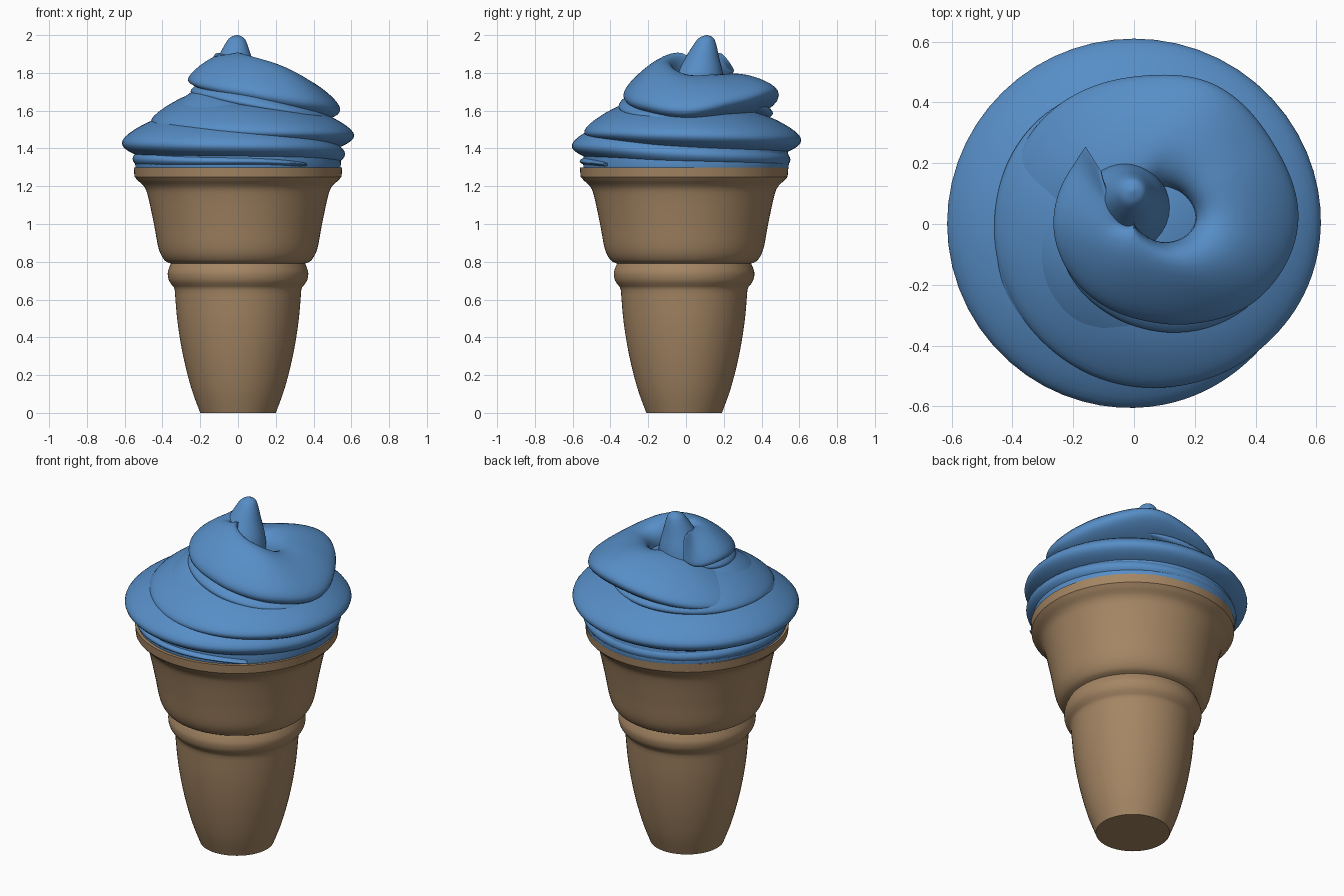
import bpy, math


def material(name, rgb):
    m = bpy.data.materials.new(name)
    m.diffuse_color = (*rgb, 1)
    return m


BLUE = material("blue_ice_cream", (0.095, 0.27, 0.57))
TAN = material("tan_wafer", (0.375, 0.238, 0.127))


def skin(name, rings, mat, angle):
    """Bridge a list of closed rings into one capped smooth mesh."""
    n = len(rings[0])
    verts = [p for r in rings for p in r]
    faces = [(i * n + j, i * n + (j + 1) % n, (i + 1) * n + (j + 1) % n, (i + 1) * n + j)
             for i in range(len(rings) - 1) for j in range(n)]
    faces += [tuple(reversed(range(n))), tuple(range(len(verts) - n, len(verts)))]
    me = bpy.data.meshes.new(name)
    me.from_pydata(verts, [], faces)
    me.materials.append(mat)
    ob = bpy.data.objects.new(name, me)
    bpy.context.collection.objects.link(ob)
    bpy.ops.object.select_all(action='DESELECT')
    ob.select_set(True)
    bpy.context.view_layer.objects.active = ob
    bpy.ops.object.mode_set(mode='EDIT')
    bpy.ops.mesh.select_all(action='SELECT')
    bpy.ops.mesh.normals_make_consistent(inside=False)
    bpy.ops.object.mode_set(mode='OBJECT')
    bpy.ops.object.shade_smooth_by_angle(angle=math.radians(angle))
    return ob


def spline(keys, steps):
    """Smooth interpolation through rows of numbers."""
    out = []
    for i in range(len(keys) - 1):
        p0, p1 = keys[max(i - 1, 0)], keys[i]
        p2, p3 = keys[i + 1], keys[min(i + 2, len(keys) - 1)]
        for s in range(steps):
            t = s / steps
            out.append([0.5 * (2 * b + (c - a) * t + (2 * a - 5 * b + 4 * c - d) * t * t
                               + (3 * b - a - 3 * c + d) * t ** 3)
                        for a, b, c, d in zip(p0, p1, p2, p3)])
    return out + [list(keys[-1])]


def lathe(name, profile, mat, n=72, lean=None, angle=50):
    lean = lean or (lambda z: (0, 0))
    rings = [[(lean(z)[0] + r * math.cos(2 * math.pi * k / n),
               lean(z)[1] + r * math.sin(2 * math.pi * k / n), z) for k in range(n)]
             for r, z in profile]
    return skin(name, rings, mat, angle)


def roll(name, keys, steps=14, n=32):
    """Spiral roll; keys = angle, outer radius, height, half width, half height, tilt."""
    rings = []
    for deg, ro, z, w, h, tilt in spline(keys, steps):
        a, ring = math.radians(deg), []
        for k in range(n):
            t = 2 * math.pi * k / n
            u = w * math.cos(t)
            v = h * math.sin(t) * (1 - 0.35 * math.cos(t)) - tilt * u
            r = ro - w + u
            ring.append((r * math.cos(a), r * math.sin(a), z + v))
        rings.append(ring)
    return skin(name, rings, BLUE, 70)


# Wafer cup: tapered foot, ring bead, flared bowl and rim
foot = spline([(0.20, 0), (0.247, 0.13), (0.29, 0.3), (0.32, 0.48), (0.335, 0.65)], 5)
bead = spline([(0.34, 0.665), (0.365, 0.70), (0.372, 0.74), (0.362, 0.775)], 5)
bowl = spline([(0.355, 0.79), (0.39, 0.81), (0.42, 0.87), (0.445, 1.0),
               (0.475, 1.14), (0.495, 1.195), (0.53, 1.23), (0.548, 1.25)], 5)
rim = [(0.552, 1.30), (0.53, 1.30), (0.52, 1.275)]
lathe("wafer_cup", foot + bead + bowl + rim, TAN, lean=lambda z: (0, -0.01), angle=35)

# Solid filling under the rolls
lathe("ice_cream_core", spline([(0.52, 1.27), (0.543, 1.30), (0.535, 1.40), (0.48, 1.50),
                                (0.38, 1.60), (0.24, 1.68), (0.12, 1.72), (0.01, 1.73)], 6), BLUE)

# Lower rolls winding clockwise from the front
roll("lower_roll", [
    (-50, 0.575, 1.315, 0.02, 0.008, 0), (-75, 0.565, 1.33, 0.10, 0.035, 0),
    (-120, 0.56, 1.335, 0.15, 0.065, 0), (-180, 0.558, 1.345, 0.16, 0.10, 0),
    (-270, 0.553, 1.34, 0.16, 0.10, 0), (-360, 0.567, 1.37, 0.16, 0.10, 0),
    (-405, 0.585, 1.41, 0.18, 0.11, 0.05), (-450, 0.605, 1.435, 0.22, 0.115, 0.1),
    (-540, 0.615, 1.45, 0.22, 0.12, 0.1), (-630, 0.61, 1.465, 0.22, 0.12, 0.1),
    (-720, 0.615, 1.49, 0.22, 0.115, 0.1), (-765, 0.585, 1.51, 0.2, 0.10, 0.15),
    (-810, 0.535, 1.535, 0.18, 0.09, 0.25), (-855, 0.485, 1.565, 0.18, 0.085, 0.25),
    (-900, 0.46, 1.59, 0.18, 0.085, 0.25), (-945, 0.465, 1.61, 0.18, 0.08, 0.25),
    (-990, 0.46, 1.62, 0.16, 0.07, 0.2), (-1020, 0.44, 1.63, 0.06, 0.02, 0.2)])

# Upper roll rising over the front to the tip
roll("upper_roll", [
    (-860, 0.36, 1.57, 0.08, 0.03, 0.3), (-900, 0.41, 1.60, 0.16, 0.07, 0.3),
    (-945, 0.455, 1.635, 0.21, 0.10, 0.2), (-990, 0.485, 1.665, 0.22, 0.115, 0),
    (-1020, 0.53, 1.68, 0.20, 0.115, -0.1), (-1050, 0.53, 1.67, 0.17, 0.11, 0.1),
    (-1080, 0.54, 1.655, 0.17, 0.11, 0.3), (-1110, 0.48, 1.70, 0.18, 0.12, 0.35),
    (-1140, 0.38, 1.74, 0.19, 0.12, 0.35), (-1170, 0.31, 1.765, 0.17, 0.11, 0.35),
    (-1215, 0.27, 1.785, 0.14, 0.09, 0.35), (-1260, 0.265, 1.80, 0.12, 0.075, 0.3),
    (-1300, 0.275, 1.81, 0.10, 0.065, 0.5), (-1318, 0.30, 1.85, 0.05, 0.03, 0.8)])

# Thin folds tucked under the upper roll and across the front
roll("under_fold", [
    (-1050, 0.46, 1.57, 0.04, 0.015, 0.2), (-1080, 0.495, 1.575, 0.12, 0.05, 0.2),
    (-1110, 0.475, 1.60, 0.14, 0.06, 0.2), (-1170, 0.335, 1.675, 0.14, 0.07, 0.2),
    (-1215, 0.275, 1.71, 0.12, 0.06, 0.2), (-1275, 0.24, 1.73, 0.10, 0.05, 0.2),
    (-1310, 0.2, 1.74, 0.03, 0.02, 0.2)])
roll("front_fold", [
    (-55, 0.43, 1.53, 0.03, 0.015, 0.4), (-75, 0.445, 1.565, 0.10, 0.05, 0.4),
    (-105, 0.435, 1.595, 0.12, 0.055, 0.4), (-140, 0.38, 1.64, 0.12, 0.055, 0.4),
    (-190, 0.31, 1.67, 0.10, 0.045, 0.3), (-220, 0.26, 1.68, 0.03, 0.02, 0.3)])
roll("rim_fold", [
    (-58, 0.47, 1.49, 0.03, 0.015, 0.4), (-80, 0.50, 1.515, 0.08, 0.04, 0.4),
    (-110, 0.505, 1.53, 0.10, 0.04, 0.4), (-150, 0.48, 1.565, 0.10, 0.035, 0.4),
    (-185, 0.44, 1.58, 0.03, 0.015, 0.4)])

# Curled tip
lathe("peak", spline([(0.15, 1.72), (0.125, 1.80), (0.09, 1.88), (0.06, 1.95),
                      (0.038, 1.985), (0.006, 2.0)], 6), BLUE, n=32,
      lean=lambda z: (-0.03 + 0.1 * (z - 1.75), 0.06 + 0.2 * (z - 1.75)))
